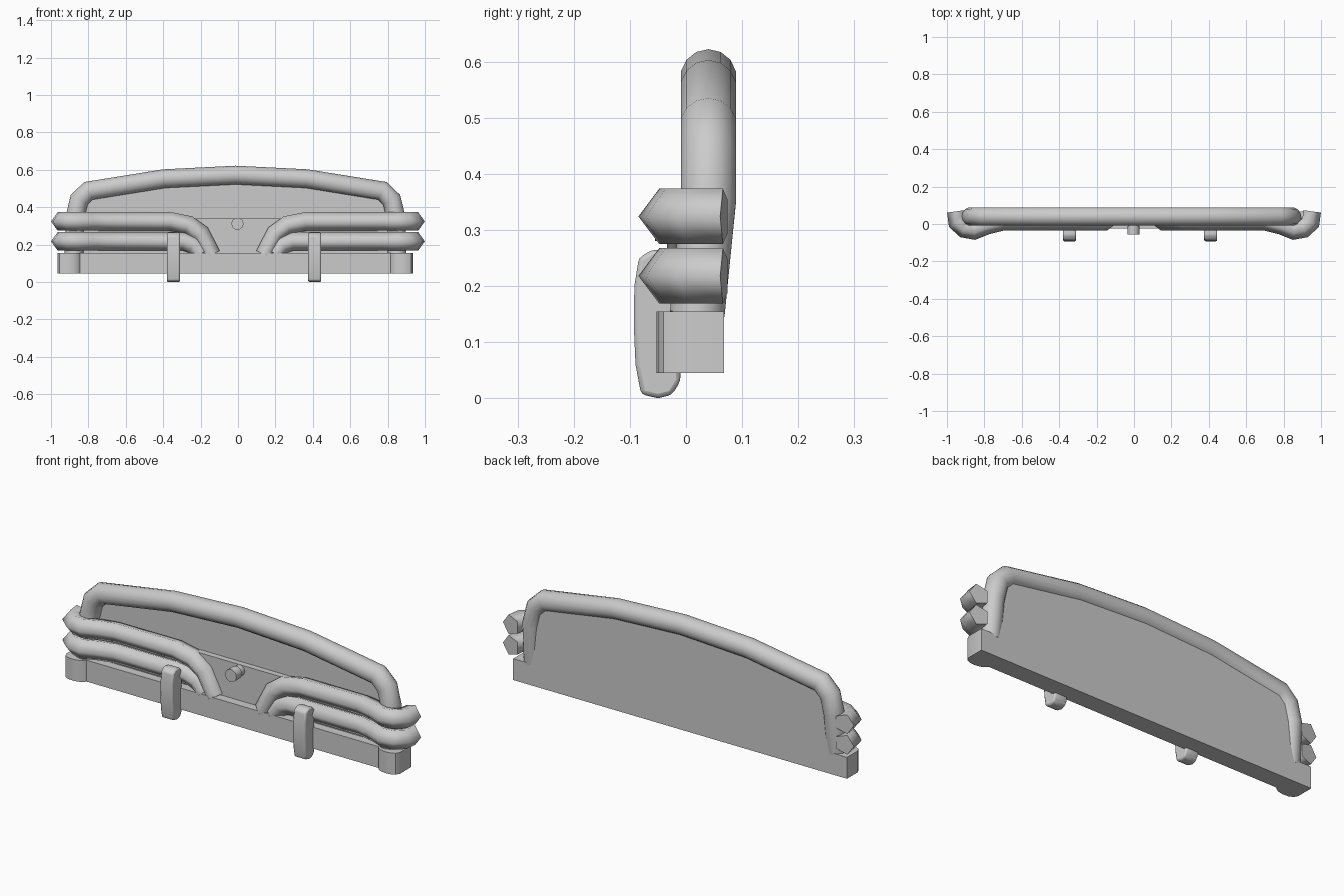
import bpy
import bmesh
import math
from mathutils import Vector

cube = bpy.data.objects.get("Cube")
if cube:
    bpy.data.objects.remove(cube, do_unlink=True)

grey = bpy.data.materials.new("plain grey")
grey.use_nodes = True
GREY = (0.6, 0.6, 0.6, 1)
grey.diffuse_color = GREY
grey.node_tree.nodes["Principled BSDF"].inputs["Base Color"].default_value = GREY


def finish(name, bm):
    bmesh.ops.recalc_face_normals(bm, faces=bm.faces)
    mesh = bpy.data.meshes.new(name)
    bm.to_mesh(mesh)
    bm.free()
    mesh.materials.append(grey)
    obj = bpy.data.objects.new(name, mesh)
    bpy.context.collection.objects.link(obj)
    return obj


def tube(name, path, radius, sides, axis):
    """Smooth mitred tube with flat sharp ends; a corner points along tangent x axis."""
    pts = [Vector(p) for p in path]
    bm = bmesh.new()
    rings = []
    for i, p in enumerate(pts):
        t_in = (p - pts[i - 1]).normalized() if i else (pts[1] - p).normalized()
        t_out = (pts[i + 1] - p).normalized() if i < len(pts) - 1 else t_in
        t = (t_in + t_out).normalized()
        n = t.cross(Vector(axis)).normalized()
        b = t.cross(n)
        bend = (t_out - t_in).normalized()
        stretch = 1 / max(t.dot(t_in), 0.5) - 1
        ring = []
        for k in range(sides):
            a = math.tau * k / sides
            o = (n * math.cos(a) + b * math.sin(a)) * radius
            ring.append(bm.verts.new(p + o + bend * o.dot(bend) * stretch))
        rings.append(ring)
    for r, s in zip(rings, rings[1:]):
        for k in range(sides):
            m = (k + 1) % sides
            bm.faces.new((r[k], r[m], s[m], s[k])).smooth = True
    for ring in (rings[0], rings[-1]):
        cap = bm.faces.new(ring)
        for e in cap.edges:
            e.smooth = False
    return finish(name, bm)


def prism(name, outline, direction, bevel=0.0):
    """Extrude a closed outline of 3D points along a direction."""
    bm = bmesh.new()
    face = bm.faces.new([bm.verts.new(p) for p in outline])
    ext = bmesh.ops.extrude_face_region(bm, geom=[face])
    moved = [g for g in ext["geom"] if isinstance(g, bmesh.types.BMVert)]
    bmesh.ops.translate(bm, verts=moved, vec=direction)
    obj = finish(name, bm)
    if bevel:
        mod = obj.modifiers.new("soft edge", "BEVEL")
        mod.width = bevel
        mod.segments = 2
    return obj


def smooth(obj, angle=35):
    bpy.ops.object.select_all(action="DESELECT")
    obj.select_set(True)
    bpy.context.view_layer.objects.active = obj
    bpy.ops.object.shade_smooth_by_angle(angle=math.radians(angle))


def mirrored(half):
    """Close a right-hand run of (x, v) points with its left-hand mirror."""
    return half + [(-x, v) for x, v in reversed(half)]


SHIFT = -0.014  # the hoop and base sit a touch off centre
BACK = 0.068

# Lower base beam with rounded bulges at both ends
plan = mirrored([(0.95, BACK), (0.95, -0.02), (0.94, -0.04), (0.92, -0.05),
                 (0.89, -0.053), (0.86, -0.048), (0.84, -0.038), (0.83, -0.025)])
base = prism("base_beam", [(x + SHIFT, y, 0.045) for x, y in plan], (0, 0, 0.11))
smooth(base)

# Hoop over the top
half_hoop = [(0.863, 0.02, 0.15), (0.857, 0.04, 0.35), (0.835, 0.04, 0.44),
             (0.785, 0.04, 0.488), (0.38, 0.04, 0.553)]
hoop_path = half_hoop + [(0, 0.04, 0.572)] + [(-x, y, z) for x, y, z in reversed(half_hoop)]
tube("top_hoop", [(x + SHIFT, y, z) for x, y, z in hoop_path], 0.05, 14, (0, 1, 0))

# Back panel filling the hoop
panel = mirrored([(0.87, 0.1), (0.86, 0.36), (0.835, 0.44), (0.785, 0.488), (0.38, 0.553)])
prism("back_panel", [(x + SHIFT, 0.05, z) for x, z in panel], (0, BACK - 0.05, 0))

# Thicker plate behind the bumper tubes
plate = mirrored([(0.85, 0.1), (0.85, 0.34)])
prism("lower_plate", [(x + SHIFT, 0.02, z) for x, z in plate], (0, 0.04, 0))


# Bumper tubes, each bowing forward at the corner and turning back
def bumper(name, side, z, inner):
    corner = [(0.70, 0.018), (0.79, -0.005), (0.855, -0.031), (0.905, -0.022),
              (0.94, 0.01), (0.948, BACK)]
    path = [(x, 0.018, h) for x, h in inner] + [(x, y, z) for x, y in corner]
    tube(name, [(side * x, y, h) for x, y, h in path], 0.052, 5, (0, 0, side))


for side, word in ((1, "left"), (-1, "right")):
    bumper(word + "_upper_tube", side, 0.324,
           [(0.142, 0.145), (0.2, 0.258), (0.265, 0.305), (0.36, 0.324)])
    bumper(word + "_lower_tube", side, 0.218,
           [(0.2, 0.15), (0.235, 0.2), (0.29, 0.218)])

# Overrider hooks on the front
hook = [(-0.01, 0.03), (-0.025, 0.006), (-0.05, 0), (-0.08, 0.007), (-0.09, 0.06),
        (-0.093, 0.13), (-0.092, 0.2), (-0.084, 0.25), (-0.06, 0.265),
        (-0.03, 0.262), (-0.01, 0.24)]
for x, word in ((0.41, "left"), (-0.345, "right")):
    guard = prism(word + "_overrider", [(x - 0.035, y, z) for y, z in hook],
                  (0.07, 0, 0), 0.008)
    smooth(guard, 40)

# Small round stud in the middle
tube("centre_stud", [(-0.003, 0.03, 0.312), (-0.003, -0.04, 0.312)], 0.028, 10, (0, 0, 1))
tube("stud_head", [(-0.003, -0.01, 0.312), (-0.003, -0.055, 0.312)], 0.033, 10, (0, 0, 1))
